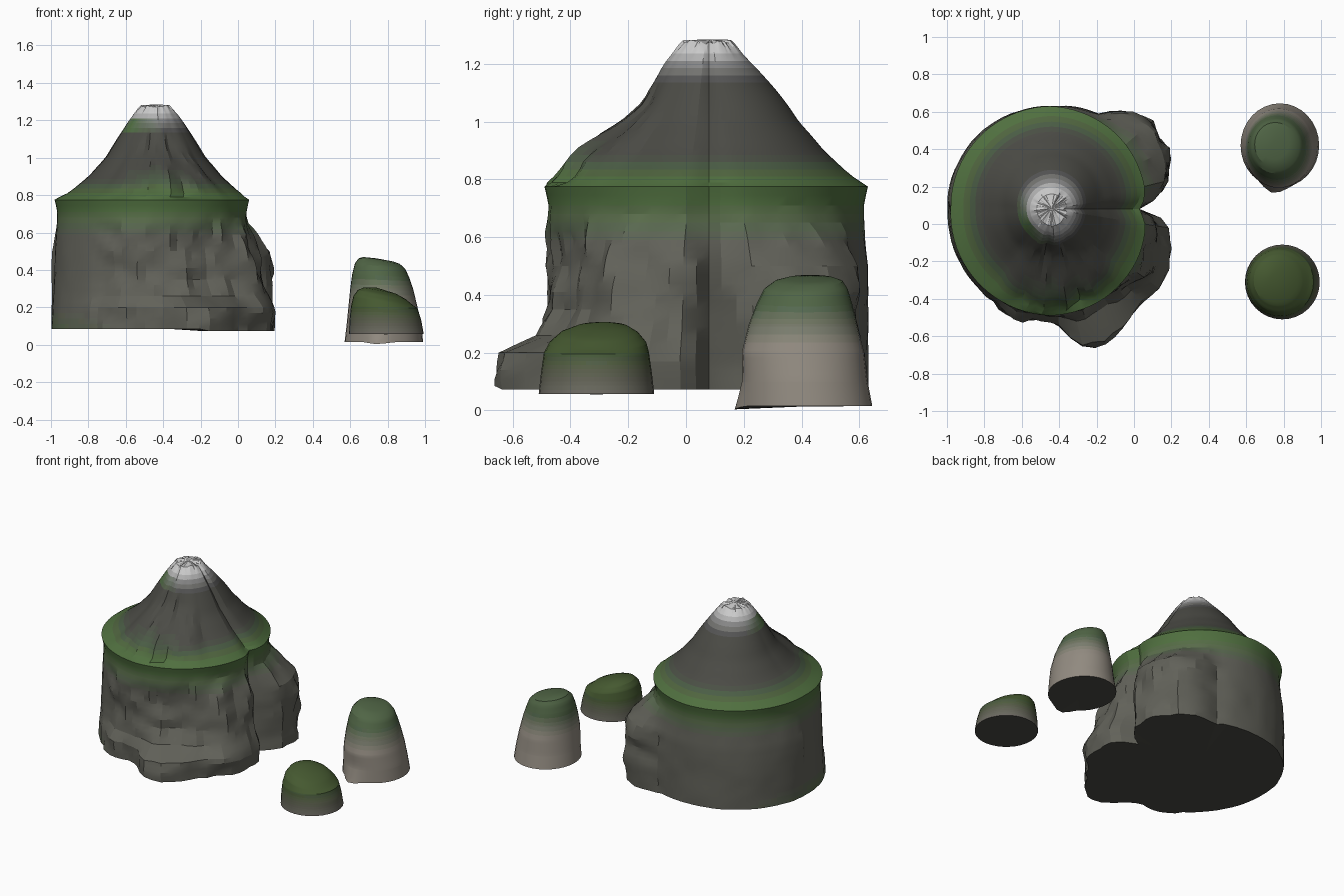
import bpy, bmesh
from math import sin, cos, radians, degrees, atan2, pi
from mathutils import Vector, noise

if "Cube" in bpy.data.objects:
    bpy.data.objects.remove(bpy.data.objects["Cube"])

ROCK, DARK, GRASS = (.125, .12, .105), (.07, .07, .062), (.08, .16, .052)
SNOW, SAND, MOSS = (.75, .75, .75), (.29, .265, .22), (.055, .10, .032)
SAGE, UNDER = (.08, .13, .065), (.07, .07, .06)


def interp(table, x):
    """Piecewise linear lookup; values may be numbers or tuples."""
    if x <= table[0][0]:
        return table[0][1]
    for (a, p), (b, q) in zip(table, table[1:]):
        if x <= b:
            t = (x - a) / (b - a)
            if isinstance(p, tuple):
                return tuple(u + (v - u) * t for u, v in zip(p, q))
            return p + (q - p) * t
    return table[-1][1]


def ang_gap(a, b):
    return abs((a - b + 180) % 360 - 180)


def mix(a, b, t):
    return tuple(u + (v - u) * t for u, v in zip(a, b))


def material(color):
    c = tuple(round(v / .01) * .01 for v in color)
    name = "tint_%03d_%03d_%03d" % tuple(round(v * 1000) for v in c)
    m = bpy.data.materials.get(name)
    if not m:
        m = bpy.data.materials.new(name)
        m.diffuse_color = (*c, 1)
        m.use_nodes = True
        m.node_tree.nodes["Principled BSDF"].inputs["Base Color"].default_value = m.diffuse_color
    return m


def loft(name, rings, top, bottom, tint, angle):
    """Skin stacked rings, close both ends with fans and tint each face."""
    bm = bmesh.new()
    rows = [[bm.verts.new(p) for p in r] for r in rings]
    n = len(rows[0])
    t, b = bm.verts.new(top), bm.verts.new(bottom)
    for i in range(n):
        j = (i + 1) % n
        for lo, hi in zip(rows, rows[1:]):
            bm.faces.new((lo[i], lo[j], hi[j], hi[i]))
        bm.faces.new((rows[-1][i], rows[-1][j], t))
        bm.faces.new((rows[0][j], rows[0][i], b))
    bm.normal_update()
    me = bpy.data.meshes.new(name)
    slots = {}
    for f in bm.faces:
        under = f.normal.z < -.9
        m = material(UNDER if under else tint(f.calc_center_median()))
        if m.name not in slots:
            slots[m.name] = len(slots)
            me.materials.append(m)
        f.material_index = slots[m.name]
    bm.to_mesh(me)
    bm.free()
    ob = bpy.data.objects.new(name, me)
    bpy.context.collection.objects.link(ob)
    bpy.context.view_layer.objects.active = ob
    ob.select_set(True)
    bpy.ops.object.shade_smooth_by_angle(angle=radians(angle))
    ob.select_set(False)


# Mountain: outlines by angle for the foot and the cliff rim
CX, CY = -.45, .08
FOOT = [(0, .48), (5, .55), (13, .64), (27, .71), (39, .71), (49, .68), (65, .57),
        (90, .55), (180, .55), (227, .57), (240, .60), (251, .61), (273, .61),
        (282, .74), (291, .79), (298, .76), (308, .73), (323, .72), (332, .73),
        (344, .67), (353, .63), (357, .57), (360, .48)]
RIM = [(0, .48), (5, .505), (12, .52), (45, .535), (90, .55), (180, .53), (225, .55),
       (270, .57), (300, .56), (330, .54), (350, .52), (360, .48)]
# How much of the foot outline remains at each height, per crag
LOBE_BACK = [(.08, .95), (.2, 1), (.42, 1), (.5, .85), (.58, .42), (.65, .06), (.7, 0)]
LOBE_FRONT = [(.08, .9), (.18, 1), (.27, .75), (.4, .5), (.55, .25), (.68, 0)]
TOE = [(.08, .95), (.15, 1), (.21, .92), (.25, .3), (.35, .05), (.6, 0)]
CONE = [(.775, .54), (.82, .462), (.9, .36), (1.0, .265), (1.1, .205), (1.2, .142),
        (1.25, .105), (1.275, .08)]
LEVELS = ([.085, .11] + [.14 + .03 * i for i in range(20)] + [.745, .765, .775, .79]
          + [.81 + .025 * i for i in range(19)] + [1.275])


def mountain_point(deg, z):
    a = radians(deg)
    rim, foot = interp(RIM, deg), interp(FOOT, deg)
    p = Vector((cos(a), sin(a), z))
    rough = noise.noise(p * 5) + .5 * noise.noise(p * 11)
    if z < .77:
        if deg < 180:
            w = interp(LOBE_BACK, z)
        elif deg < 305:
            slope = max(0, 1 - z / .7)
            w = slope + (interp(TOE, z) - slope) * min(1, max(0, (deg - 215) / 30))
        else:
            k = min(1, (deg - 305) / 20)
            w = interp(TOE, z) * (1 - k) + interp(LOBE_FRONT, z) * k
        wall = rim - .014 * min(1, (.775 - z) / .06)
        r = wall + (foot - wall) * w
        craggy = 1 if (deg > 235 or deg < 65) else .12
        if ang_gap(deg, 0) > 3:
            r += .038 * rough * craggy * min(1, max(0, (.7 - z) / .1))
    else:
        u = (z - .775) / .5
        r = interp(CONE, z) * (1 + (rim / .54 - 1) * max(0, 1 - 2.5 * u))
        r += .045 * max(0, cos(radians(ang_gap(deg, 90)))) * sin(pi * min(1, u / .9))
        if z > .78:   # front shoulder and eastern gully
            s = max(0, 1 - (ang_gap(deg, 275) / 45) ** 2)
            r += s * interp([(.78, 0), (.86, .07), (.9, .09), (.95, .075), (1.05, .01)], z)
            r += .05 * rough * s * min(1, (1.28 - z) * 2.5)
            r -= .018 * max(0, 1 - ang_gap(deg, 0) / 8)
    x, y = CX + .01 * (z > .8) + r * cos(a), CY + r * sin(a)
    dz = -.012 * (x > -.2) if z < .1 else (.012 * rough if z > 1.24 else 0)
    return (x, y, z + dz)


def mountain_tint(c):
    deg = degrees(atan2(c.y - CY, c.x - CX)) % 360
    col = interp([(.1, ROCK), (.56, ROCK), (.72, GRASS), (.8, GRASS), (.88, DARK),
                  (1.14, DARK), (1.2, (.25, .25, .25)), (1.26, SNOW)], c.z)
    if .8 < c.z < .96:      # grass on the shoulder
        col = mix(col, GRASS, .8 * max(0, 1 - ang_gap(deg, 272) / 30) * (.96 - c.z) / .16)
    if 1.13 < c.z < 1.22:   # grass below the snow
        col = mix(col, GRASS, max(0, 1 - ang_gap(deg, 215) / 70))
    if c.z < .2:            # grass at the western foot
        col = mix(col, GRASS, .6 * max(0, 1 - ang_gap(deg, 190) / 70) * (.2 - c.z) / .1)
    return col


N = 80
loft("mountain", [[mountain_point(i * 360 / N, z) for i in range(N)] for z in LEVELS],
     (-.44, .085, 1.285), (CX, CY, .09), mountain_tint, 18)


# Islets: ovals (height, (centre x, centre y, radius x, radius y, tilt in x))
def islet(name, ovals, top, bottom, colors, spur=0):
    low, high = ovals[0][0], ovals[-1][0]
    heights = sorted({o[0] for o in ovals} | {low + (high - low) * i / 16 for i in range(1, 16)})
    rings = []
    for z in heights:
        cx, cy, rx, ry, tilt = interp(ovals, z)
        ring = []
        for i in range(32):
            a = 2 * pi * i / 32
            near = spur * max(0, 1 - ang_gap(degrees(a), 262) / 25) * max(0, 1 - (z - low) / .1)
            ring.append((cx + rx * (1 + near) * cos(a), cy + ry * (1 + near) * sin(a),
                         z - tilt * cos(a) - .08 * near))
        rings.append(ring)
    loft(name, rings, top, bottom, lambda c: interp(colors, c.z), 28)


islet("tall_islet",
      [(.015, (.78, .42, .21, .225, 0)), (.1, (.78, .413, .2, .216, 0)),
       (.2, (.775, .405, .185, .212, 0)), (.3, (.768, .405, .168, .187, 0)),
       (.37, (.763, .41, .152, .165, .01)), (.42, (.76, .415, .135, .145, .015)),
       (.447, (.755, .425, .11, .118, .015)), (.457, (.75, .43, .08, .085, .012))],
      (.74, .43, .462), (.78, .41, .014),
      [(.02, SAND), (.22, SAND), (.36, SAGE), (.47, SAGE)], .16)

islet("low_islet",
      [(.057, (.793, -.31, .2, .2, 0)), (.13, (.788, -.31, .192, .192, 0)),
       (.2, (.782, -.31, .178, .182, .005)), (.235, (.777, -.305, .16, .168, .025)),
       (.268, (.768, -.3, .128, .135, .024)), (.29, (.757, -.29, .085, .09, .016))],
      (.735, -.28, .307), (.79, -.31, .056),
      [(.07, (.15, .14, .115)), (.14, (.1, .11, .07)), (.2, MOSS), (.3, MOSS)])
